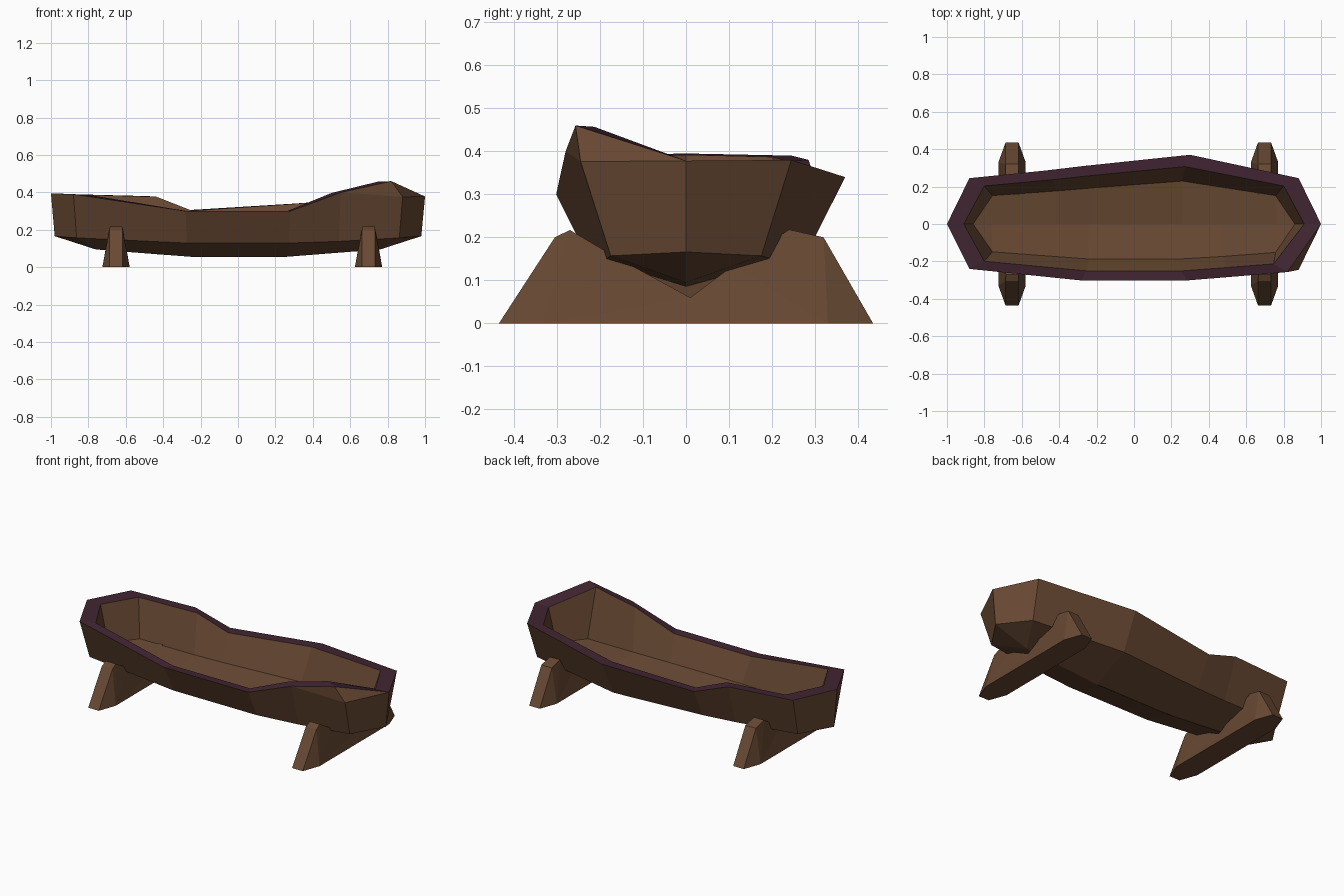
import bpy, bmesh

if "Cube" in bpy.data.objects:
    bpy.data.objects.remove(bpy.data.objects["Cube"])


def material(name, rgb):
    m = bpy.data.materials.new(name)
    m.diffuse_color = (*rgb, 1)
    m.use_nodes = True
    m.node_tree.nodes["Principled BSDF"].inputs["Base Color"].default_value = m.diffuse_color
    return m


wood = material("brown wood", (0.138, 0.066, 0.033))
purple = material("dark purple rim", (0.052, 0.018, 0.031))


def finish(bm, name, mats):
    bmesh.ops.remove_doubles(bm, verts=bm.verts, dist=0.002)
    bmesh.ops.recalc_face_normals(bm, faces=bm.faces)
    me = bpy.data.meshes.new(name)
    bm.to_mesh(me)
    bm.free()
    for m in mats:
        me.materials.append(m)
    ob = bpy.data.objects.new(name, me)
    bpy.context.collection.objects.link(ob)
    return ob


# Trough: uneven rim outline, clockwise from the right tip seen from above
RIM = [(1, 0, .378), (.82, -.257, .46), (.55, -.28, .40), (.28, -.302, .30),
       (-.28, -.302, .30), (-.88, -.24, .39), (-1, 0, .395), (-.88, .245, .39),
       (-.48, .285, .38), (-.27, .31, .305), (.30, .37, .34), (.88, .245, .38)]
CORNER = (.88, -.245, .376)     # hull corner just below the high rim point

bm = bmesh.new()


def ring(points, fn):
    return [bm.verts.new(fn(*p)) for p in points]


def keel(x, lift):
    x = max(-.76, min(.76, x * .87))
    return x, 0, .055 + .04 * max(0, abs(x) - .25) / .51 + lift


low = [CORNER if i == 1 else p for i, p in enumerate(RIM)]
outer = ring(RIM, lambda x, y, z: (x, y, z))
inner = ring(RIM, lambda x, y, z: (x * .91, y * .83, z - .003))
chine = ring(low, lambda x, y, z: (x * .98, y * .715, .126 + .04 * x * x))
floor = ring(low, lambda x, y, z: (x * .86, y * .62, .15 + .025 * x * x))
keel_out = ring(low, lambda x, y, z: keel(x, 0))
keel_in = ring(low, lambda x, y, z: keel(x, .065))
corner = bm.verts.new(CORNER)


def bridge(a, b, mat=0, skip=()):
    for i in range(len(a)):
        if i not in skip:
            j = (i + 1) % len(a)
            bm.faces.new((a[i], a[j], b[j], b[i])).material_index = mat


bridge(outer, inner, 1)
bridge(outer, chine, skip=(0, 1))
bridge(inner, floor)
bridge(chine, keel_out)
bridge(floor, keel_in)
# hull faces around the extra corner
bm.faces.new((outer[0], corner, chine[1], chine[0]))
bm.faces.new((outer[0], outer[1], corner))
bm.faces.new((corner, outer[1], outer[2]))
bm.faces.new((corner, outer[2], chine[2], chine[1]))
finish(bm, "trough", (wood, purple))

# Cradle legs: notched profile (y, z, half thickness)
LEG = [(-.435, 0, .035), (-.305, .20, .035), (-.27, .217, .033), (-.17, .158, .045),
       (.01, .06, .06), (.11, .135, .045), (.24, .218, .033), (.32, .20, .035),
       (.435, 0, .035), (.33, 0, .073), (-.33, 0, .073)]
for cx, name in ((-.652, "left_leg"), (.698, "right_leg")):
    bm = bmesh.new()
    sides = [[bm.verts.new((cx + s * t, y, z)) for y, z, t in LEG] for s in (-1, 1)]
    caps = [bm.faces.new(side) for side in sides]
    bridge(*sides)
    bmesh.ops.triangulate(bm, faces=caps)
    finish(bm, name, (wood,))
